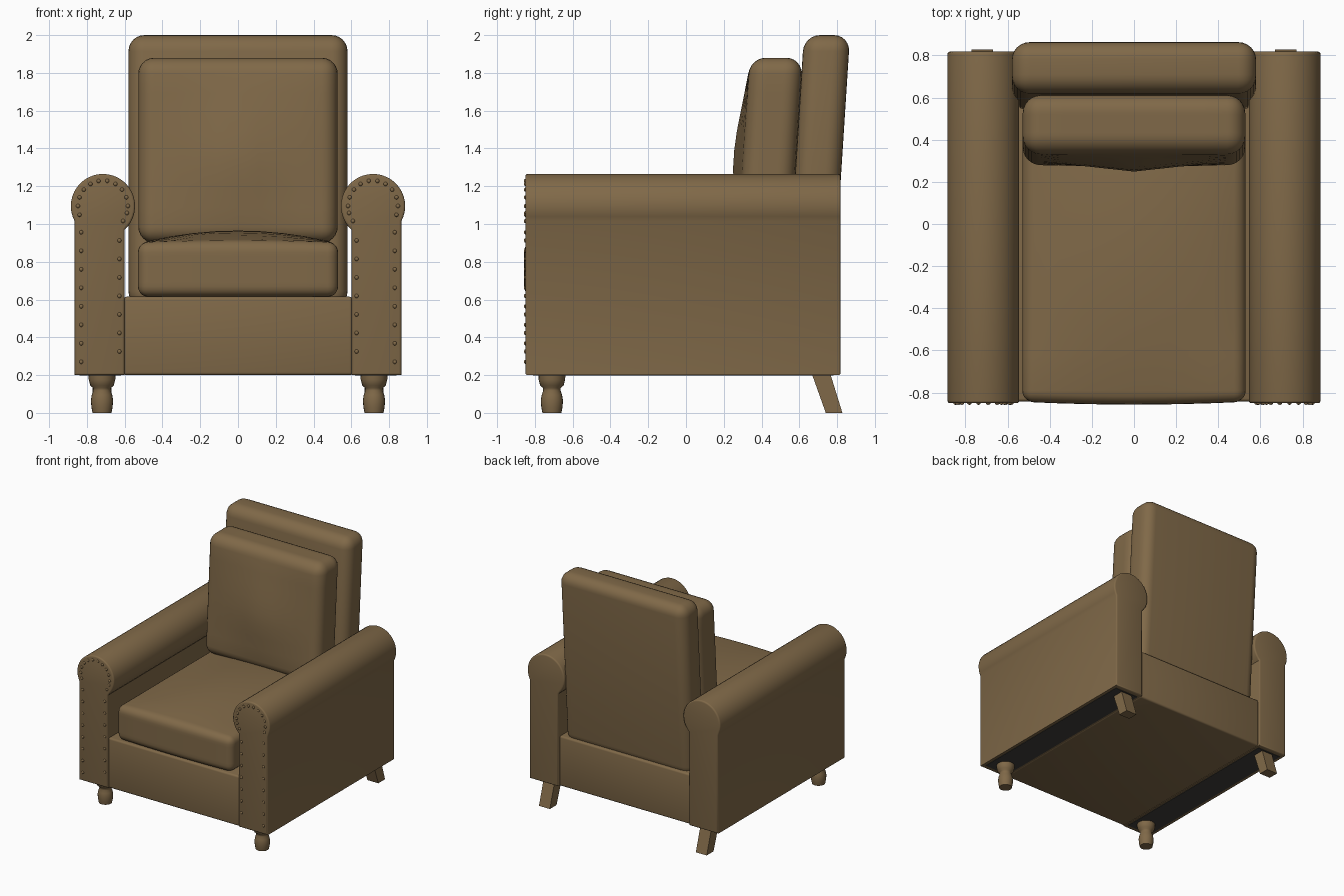
import bpy, bmesh, math
from mathutils import Vector

if "Cube" in bpy.data.objects:
    bpy.data.objects.remove(bpy.data.objects["Cube"])


def material(name, rgb):
    m = bpy.data.materials.new(name)
    m.diffuse_color = (*rgb, 1)
    m.use_nodes = True
    m.node_tree.nodes["Principled BSDF"].inputs["Base Color"].default_value = m.diffuse_color
    return m


BROWN = material("brown leather", (0.216, 0.141, 0.065))
DARK = material("dark lining", (0.05, 0.048, 0.043))


def finish(name, bm, mat=BROWN, angle=35):
    bmesh.ops.recalc_face_normals(bm, faces=bm.faces)
    me = bpy.data.meshes.new(name)
    bm.to_mesh(me)
    bm.free()
    me.materials.append(mat)
    ob = bpy.data.objects.new(name, me)
    bpy.context.collection.objects.link(ob)
    bpy.ops.object.select_all(action='DESELECT')
    ob.select_set(True)
    bpy.context.view_layer.objects.active = ob
    bpy.ops.object.shade_smooth_by_angle(angle=math.radians(angle))
    return ob


def soft_box(name, lo, hi, r=0.0, seg=4, cuts=0, deform=None, mat=BROWN):
    """Rounded box between two corners, optionally sliced and deformed."""
    lo, hi = Vector(lo), Vector(hi)
    mid, size = (lo + hi) / 2, hi - lo
    bm = bmesh.new()
    bmesh.ops.create_cube(bm, size=1)
    for v in bm.verts:
        v.co = Vector(a * b for a, b in zip(v.co, size)) + mid
    if r:
        bmesh.ops.bevel(bm, geom=bm.edges[:], offset=r, segments=seg,
                        profile=0.5, affect='EDGES')
    for axis in range(3):
        for i in range(1, cuts + 1):
            p, n = mid.copy(), Vector((0, 0, 0))
            n[axis] = 1
            p[axis] = lo[axis] + r + (size[axis] - 2 * r) * i / (cuts + 1)
            bmesh.ops.bisect_plane(bm, geom=bm.verts[:] + bm.edges[:] + bm.faces[:],
                                   plane_co=p, plane_no=n)
    if deform:
        for v in bm.verts:
            deform(v.co)
    return finish(name, bm, mat)


def lean(co):
    co.y += (co.z - 1.26) * 0.064


def seat_crown(co):
    u = max(0, 1 - (co.x / 0.5) ** 2)
    w = max(0, 1 - ((co.y + 0.15) / 0.72) ** 2)
    if co.z > 0.85:
        co.z += 0.06 * u * w
    if co.y < -0.8:
        co.y -= 0.012 * u


def back_crown(co):
    if co.y < 0.36:
        u = max(0, 1 - abs(co.x) / 0.46)
        w = max(0, 1 - abs(co.z - 1.36) / 0.45)
        co.y -= 0.05 * u * min(1, w * 1.2)
    lean(co)


# Base, seat cushion, back frame, back cushion
soft_box("base", (-0.605, -0.842, 0.2), (0.605, 0.8, 0.615), 0.015, 3)
soft_box("seat_cushion", (-0.53, -0.845, 0.615), (0.53, 0.56, 0.905), 0.055, 5, 7, seat_crown)
soft_box("back_frame", (-0.58, 0.577, 0.56), (0.58, 0.821, 2.0), 0.085, 6, 0, lean)
soft_box("back_cushion", (-0.528, 0.297, 0.9), (0.528, 0.577, 1.88), 0.085, 6, 7, back_crown)

CX, CZ, R = 0.715, 1.095, 0.17  # arm roll centre and radius


def arm(name, s):
    # rolled arm: straight panel with a round top, extruded front to back
    a0 = -math.acos((0.865 - CX) / R)
    a1 = math.pi + math.acos((CX - 0.6) / R)
    pts = [(0.6, 0.2), (0.865, 0.2)]
    pts += [(CX + R * math.cos(a0 + (a1 - a0) * i / 28),
             CZ + R * math.sin(a0 + (a1 - a0) * i / 28)) for i in range(29)]
    bm = bmesh.new()
    front = bm.faces.new([bm.verts.new((s * x, -0.85, z)) for x, z in pts])
    ext = bmesh.ops.extrude_face_region(bm, geom=[front], use_keep_orig=True)
    for v in ext["geom"]:
        if isinstance(v, bmesh.types.BMVert):
            v.co.y = 0.818
    bmesh.ops.recalc_face_normals(bm, faces=bm.faces)
    rim = [e for e in bm.edges if abs(e.verts[0].co.y - e.verts[1].co.y) < 1e-5]
    bmesh.ops.bevel(bm, geom=rim, offset=0.012, segments=3, profile=0.5, affect='EDGES')
    finish(name, bm)


def nails(name, s):
    # nail heads: two columns and an arc around the roll
    spots = [(0.83, 0.27 + 0.098 * i) for i in range(8)]
    spots += [(0.628, 0.325 + 0.098 * i) for i in range(7)]
    for i in range(13):
        a = math.radians(-20 + 20 * i - (4 if i > 10 else 0))
        spots.append((CX + 0.132 * math.cos(a), CZ + 0.135 * math.sin(a)))
    bm = bmesh.new()
    for x, z in spots:
        new = bmesh.ops.create_uvsphere(bm, u_segments=10, v_segments=6, radius=0.011)["verts"]
        for v in new:
            v.co = Vector((s * x + v.co.x, -0.85 + v.co.y * 0.75, z + v.co.z))
    finish(name, bm, angle=60)


def front_leg(name, s):
    # turned foot
    prof = [(0.072, 0.21), (0.07, 0.175), (0.062, 0.145), (0.047, 0.132), (0.046, 0.118),
            (0.054, 0.095), (0.059, 0.065), (0.056, 0.03), (0.05, 0.0)]
    bm = bmesh.new()
    n = 20
    rings = [[bm.verts.new((s * 0.72 + r * math.cos(2 * math.pi * k / n),
                            -0.71 + r * math.sin(2 * math.pi * k / n), z))
              for k in range(n)] for r, z in prof]
    for a, b in zip(rings, rings[1:]):
        for k in range(n):
            bm.faces.new((a[k], a[(k + 1) % n], b[(k + 1) % n], b[k]))
    bm.faces.new(rings[0])
    bm.faces.new(rings[-1])
    finish(name, bm, angle=50)


def splay(co):
    t = (0.21 - co.z) / 0.21
    co.y += 0.075 * t - 0.01 * t * (1 if co.y > 0.72 else 0)


for s, side in ((-1, "left"), (1, "right")):
    arm(side + "_arm", s)
    nails(side + "_nail_heads", s)
    front_leg(side + "_front_leg", s)
    soft_box(side + "_back_leg", (s * 0.72 - 0.05, 0.665, 0), (s * 0.72 + 0.05, 0.763, 0.21),
             deform=splay)
    # dark strip under the arm
    soft_box(side + "_arm_lining", (s * 0.73 - 0.11, -0.81, 0.197),
             (s * 0.73 + 0.11, 0.78, 0.203), mat=DARK)
